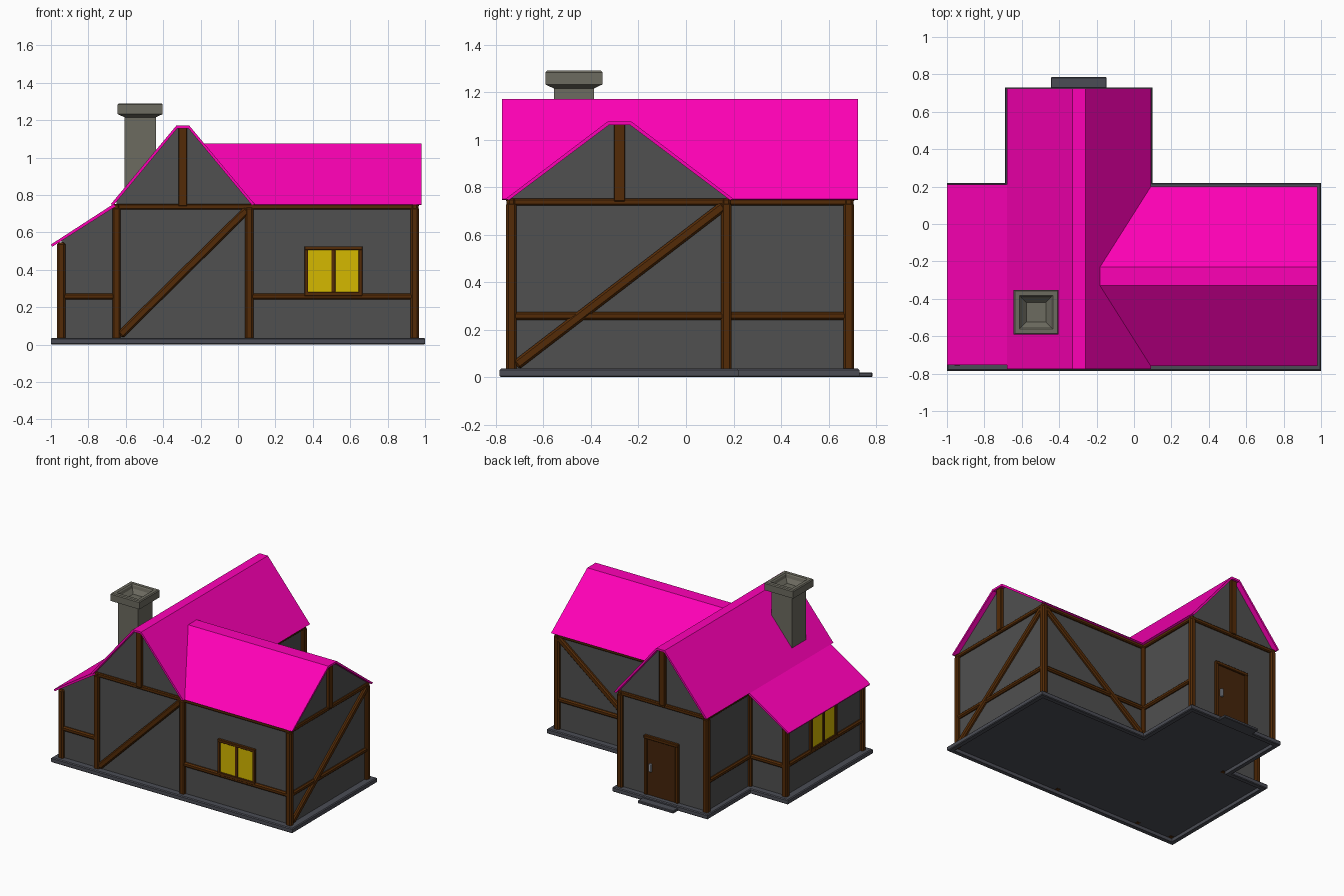
import bpy, bmesh
from mathutils import Vector, Matrix

if "Cube" in bpy.data.objects:
    bpy.data.objects.remove(bpy.data.objects["Cube"])


def material(name, rgb):
    m = bpy.data.materials.new(name)
    m.diffuse_color = (*rgb, 1)
    m.use_nodes = True
    m.node_tree.nodes["Principled BSDF"].inputs["Base Color"].default_value = m.diffuse_color
    return m


WALL = material("dark_plaster", (0.08, 0.08, 0.08))
WOOD = material("timber", (0.088, 0.024, 0.002))
DOOR = material("door_wood", (0.06, 0.018, 0.003))
ROOF = material("pink_roof", (1.0, 0.0, 0.47))
BASE = material("slate", (0.07, 0.073, 0.09))
STONE = material("chimney_stone", (0.15, 0.145, 0.115))
GLASS = material("yellow_glass", (0.66, 0.48, 0.0))
METAL = material("metal", (0.3, 0.32, 0.36))


def finish(name, bm, mat, bevel=0):
    bmesh.ops.recalc_face_normals(bm, faces=bm.faces)
    me = bpy.data.meshes.new(name)
    bm.to_mesh(me)
    bm.free()
    me.materials.append(mat)
    ob = bpy.data.objects.new(name, me)
    bpy.context.collection.objects.link(ob)
    if bevel:
        mod = ob.modifiers.new("chamfer", 'BEVEL')
        mod.width, mod.segments = bevel, 1
    return ob


def loft(name, rings, mat, bevel=0):
    """Skin a stack of equal-sized point rings and cap both ends."""
    bm = bmesh.new()
    vs = [[bm.verts.new(p) for p in r] for r in rings]
    n = len(vs[0])
    for a, b in zip(vs, vs[1:]):
        for i in range(n):
            bm.faces.new((a[i], a[(i + 1) % n], b[(i + 1) % n], b[i]))
    bm.faces.new(vs[0])
    bm.faces.new(vs[-1])
    return finish(name, bm, mat, bevel)


def prism(name, pts, axis, a, b, mat, bevel=0):
    """Extrude a profile along an axis; an end may be a function of height."""
    put = {'x': lambda u, v, t: (t, u, v),
           'y': lambda u, v, t: (u, t, v)}[axis]
    rings = [[put(u, v, e(v) if callable(e) else e) for u, v in pts] for e in (a, b)]
    return loft(name, rings, mat, bevel)


def boxes(name, spans, mat, bevel=0):
    """One mesh from several (corner, opposite corner) boxes."""
    bm = bmesh.new()
    for lo, hi in spans:
        lo, hi = Vector(lo), Vector(hi)
        size = [abs(c) for c in hi - lo]
        bmesh.ops.create_cube(bm, size=1, matrix=Matrix.Translation((lo + hi) / 2) @ Matrix.Diagonal((*size, 1)))
    return finish(name, bm, mat, bevel)


def beams(name, lines, w, bevel=0.009):
    """Square chamfered timbers running between point pairs."""
    bm = bmesh.new()
    for p, q in lines:
        p, q = Vector(p), Vector(q)
        d = q - p
        vertical = abs(d.x) + abs(d.y) < 1e-5
        rot = Vector((1, 0, 0)).rotation_difference(d) if vertical else d.to_track_quat('X', 'Z')
        bmesh.ops.create_cube(bm, size=1, matrix=Matrix.Translation((p + q) / 2)
                              @ rot.to_matrix().to_4x4() @ Matrix.Diagonal((d.length, w, w, 1)))
    return finish(name, bm, WOOD, bevel)


# Main wall lines
XL, X0, X1, XR = -0.945, -0.65, 0.06, 0.945
YF, YM, YB = -0.735, 0.17, 0.685
FLOOR, EAVE = 0.036, 0.74
CX, CY = -0.295, -0.28


def hall_slope(z):
    return -0.26 + (1.17 - z) * 0.35 / 0.42


# Stone base: a raised kerb around a recessed floor, and a doorstep
def base_outline(i, z):
    return [(x, y, z) for x, y in
            [(-1 + i, -.785 + i), (1 - i, -.785 + i), (1 - i, .22 - i), (.1 - i, .22 - i),
             (.1 - i, .73 - i), (-.69 + i, .73 - i), (-.69 + i, .22 - i), (-1 + i, .22 - i)]]


loft("base", [base_outline(.006, FLOOR), base_outline(0, FLOOR - .006), base_outline(0, .005),
              base_outline(.005, 0), base_outline(.035, 0), base_outline(.035, .025)], BASE)
boxes("doorstep", [((-.445, .7, 0), (-.147, .785, .02))], BASE, 0.004)

# Walls with gables
prism("hall_walls", [(X0, .03), (X1, .03), (X1, .775), (CX + .035, 1.16),
                     (CX - .035, 1.16), (X0, .775)], 'y', YF, YB, WALL)
prism("wing_walls", [(YF, .03), (YM, .03), (YM, .765), (CY + .05, 1.067),
                     (CY - .05, 1.067), (YF, .765)], 'x',
      lambda z: min(X1, hall_slope(z) - .02), XR, WALL)
prism("lean_to_walls", [(XL, .03), (X0, .03), (X0, .749), (XL, .561)], 'y', YF, YM, WALL)


# Thin roofs with narrow flat ridges
def roof_profile(c, half, flat, top):
    outer = [(-half, .75), (-flat, top), (flat, top), (half, .75)]
    inner = [(half - .015, .745), (flat - .005, top - .015),
             (.005 - flat, top - .015), (.015 - half, .745)]
    return [(c + u, v) for u, v in outer + inner]


prism("hall_roof", roof_profile(CX, .385, .035, 1.17), 'y', -.775, .725, ROOF)
prism("wing_roof", roof_profile(CY, .48, .05, 1.076), 'x',
      lambda z: hall_slope(z) - .004, .98, ROOF)
prism("lean_to_roof", [(-1, .535), (-.665, .752), (-.655, .738), (-.993, .523)],
      'y', -.755, .21, ROOF)

# Corner posts
posts = [(x, y, .735) for x, y in [(X0, YF), (X1, YF), (XR, YF), (XR, YM), (X1, YM),
                                   (X1, YB), (X0, YB), (X0, YM)]]
posts += [(XL, YF, .545), (XL, YM, .545)]
beams("corner_posts", [((x, y, .024), (x, y, h)) for x, y, h in posts], 0.044)

# Wall plate under the eaves
T = .737
plate = [(X0, YM), (X0, YB), (X1, YB), (X1, YM), (XR, YM), (XR, YF), (X0, YF), (X0, YM)]
ends = []
for p, q in zip(plate, plate[1:]):
    a, b = Vector((*p, T)), Vector((*q, T))
    d = (b - a).normalized() * .02
    ends.append((a - d, b + d))
beams("wall_plates", ends, 0.03, 0.006)

# Middle rails
M = .257
rails = [((XL, YF), (X0, YF)), ((X1, YF), (XR, YF)), ((XR, YF), (XR, YM)),
         ((XR, YM), (X1, YM)), ((X1, YM), (X1, YB)), ((X0, YB), (X0, YM)),
         ((X0, YM), (XL, YM)), ((XL, YM), (XL, YF))]
beams("middle_rails", [((*p, M), (*q, M)) for p, q in rails], 0.034)

# Diagonal braces
beams("braces", [((X0 + .02, YF, .05), (X1 - .01, YF, .722)),
                 ((XR, YF + .02, .05), (XR, YM - .01, .722)),
                 ((XR - .01, YM, .722), (X1 + .02, YM, .05))], 0.043)

# Gable posts
beams("gable_posts", [((CX, YF, .74), (CX, YF, 1.158)), ((CX, YB, .74), (CX, YB, 1.158)),
                      ((XR, CY, .74), (XR, CY, 1.064))], 0.047, 0.003)


# Framed windows with two panes
def window(name, put):
    h, z0, z1, t = .155, .26, .525, .02
    def bar(u0, u1, a, b, d):
        return put(u0, a, -.01), put(u1, b, d)
    boxes(name + "_frame", [bar(-h, -h + t, z0, z1, .018), bar(h - t, h, z0, z1, .018),
                            bar(-h, h, z0, z0 + t, .019), bar(-h, h, z1 - t, z1, .019),
                            bar(-.011, .011, z0, z1, .015)], WOOD, 0.002)
    boxes(name + "_panes", [bar(-h + t, h - t, z0 + t, z1 - t, .008)], GLASS)


window("front_window", lambda u, z, d: (.51 + u, YF - d, z))
window("side_window", lambda u, z, d: (XL - d, -.265 + u, z))

# Back door
boxes("door_frame", [((-.425, YB - .01, FLOOR), (-.4, YB + .018, .48)),
                     ((-.165, YB - .01, FLOOR), (-.14, YB + .018, .48)),
                     ((-.425, YB - .01, .455), (-.14, YB + .02, .48))], WOOD, 0.004)
boxes("door", [((-.405, YB - .01, FLOOR), (-.16, YB + .008, .458))], DOOR)
boxes("door_handle", [((-.205, YB, .215), (-.183, YB + .022, .275))], METAL, 0.003)

# Hollow chimney with flared cap
steps = [(.084, .8), (.084, 1.215), (.12, 1.232), (.12, 1.283), (.114, 1.29),
         (.09, 1.29), (.083, 1.283), (.078, 1.262), (.052, 1.235)]
loft("chimney", [[(-.523 + sx * r, -.472 + sy * r, z)
                  for sx, sy in ((-1, -1), (1, -1), (1, 1), (-1, 1))] for r, z in steps], STONE)
